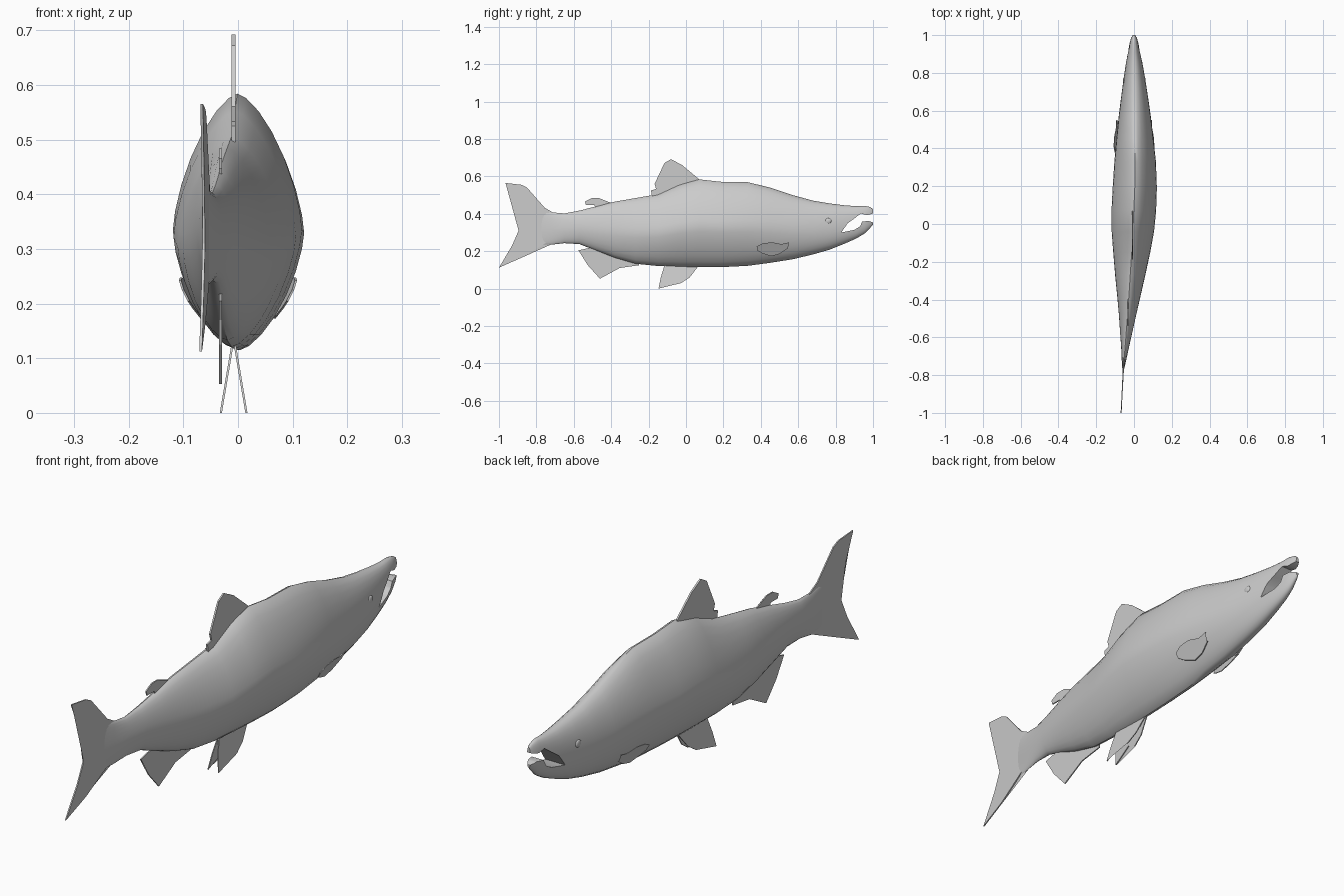
import bpy, bmesh
from math import cos, sin, pi, radians


def new_object(name, bm):
    bmesh.ops.recalc_face_normals(bm, faces=bm.faces)
    me = bpy.data.meshes.new(name)
    bm.to_mesh(me)
    bm.free()
    ob = bpy.data.objects.new(name, me)
    bpy.context.collection.objects.link(ob)
    return ob


def activate(ob):
    bpy.ops.object.select_all(action='DESELECT')
    ob.select_set(True)
    bpy.context.view_layer.objects.active = ob


def loft(name, sections, sides=28):
    """Closed skin through pointed-oval rings: y, top, bottom, centre x, half width, power."""
    bm = bmesh.new()
    rings = []
    for y, top, bot, cx, hw, n in sections:
        mid = bot + 0.47 * (top - bot)
        ring = []
        for i in range(sides):
            a = 2 * pi * i / sides
            c, s = cos(a), sin(a)
            x = cx + hw * (1 if c > 0 else -1) * abs(c) ** (2 / n)
            h = (top - mid) if s > 0 else (mid - bot)
            z = mid + h * (1 if s > 0 else -1) * abs(s) ** (2 / n)
            ring.append(bm.verts.new((x, y, z)))
        rings.append(ring)
    for a, b in zip(rings, rings[1:]):
        for i in range(sides):
            j = (i + 1) % sides
            bm.faces.new((a[i], a[j], b[j], b[i]))
    bm.faces.new(rings[0])
    bm.faces.new(rings[-1])
    return new_object(name, bm)


def fin(name, outline, x_at, thick=0.005):
    """Thin flat blade from a y-z outline; x_at gives the sideways lean."""
    bm = bmesh.new()
    half = thick / 2
    a = [bm.verts.new((x_at(y, z) - half, y, z)) for y, z in outline]
    b = [bm.verts.new((x_at(y, z) + half, y, z)) for y, z in outline]
    bm.faces.new(a)
    bm.faces.new(b[::-1])
    for i in range(len(a)):
        j = (i + 1) % len(a)
        bm.faces.new((a[i], b[i], b[j], a[j]))
    bmesh.ops.triangulate(bm, faces=[f for f in bm.faces if len(f.verts) > 4])
    return new_object(name, bm)


# Body and head, swept gently sideways toward the tail
body = loft("body", [
    (-0.78, 0.420, 0.235, -0.058, 0.003, 1.8),
    (-0.72, 0.408, 0.235, -0.053, 0.012, 1.8),
    (-0.65, 0.402, 0.243, -0.047, 0.021, 1.8),
    (-0.57, 0.417, 0.238, -0.041, 0.033, 1.8),
    (-0.48, 0.440, 0.203, -0.034, 0.046, 1.8),
    (-0.38, 0.465, 0.165, -0.027, 0.062, 1.7),
    (-0.27, 0.484, 0.133, -0.020, 0.080, 1.6),
    (-0.15, 0.505, 0.121, -0.012, 0.098, 1.55),
    (-0.04, 0.553, 0.117, -0.006, 0.112, 1.5),
    (0.07, 0.584, 0.115, -0.001, 0.118, 1.5),
    (0.19, 0.571, 0.115, 0.004, 0.117, 1.5),
    (0.33, 0.569, 0.122, 0.006, 0.110, 1.55),
    (0.45, 0.540, 0.138, 0.005, 0.098, 1.65),
    (0.57, 0.500, 0.157, 0.004, 0.085, 1.75),
    (0.68, 0.470, 0.183, 0.003, 0.070, 1.9),
    (0.77, 0.455, 0.209, 0.002, 0.057, 2.0),
    (0.85, 0.445, 0.241, 0.001, 0.044, 2.1),
    (0.91, 0.441, 0.268, 0.000, 0.033, 2.2),
    (0.955, 0.443, 0.295, 0.000, 0.024, 2.2),
    (0.985, 0.436, 0.325, 0.000, 0.016, 2.2),
    (1.00, 0.425, 0.342, 0.000, 0.008, 2.2),
])

# Open hooked mouth cut through the head
mouth = fin("mouth_cutter", [
    (0.83, 0.300), (0.865, 0.350), (0.90, 0.375), (0.935, 0.402), (0.965, 0.393),
    (0.985, 0.397), (1.03, 0.415), (1.03, 0.345), (0.975, 0.362), (0.942, 0.358),
    (0.93, 0.332), (0.90, 0.314)], lambda y, z: 0, 0.3)
mod = body.modifiers.new("mouth", 'BOOLEAN')
mod.object = mouth
mod.solver = 'EXACT'
activate(body)
bpy.ops.object.modifier_apply(modifier=mod.name)
bpy.data.objects.remove(mouth)
bpy.ops.object.shade_smooth_by_angle(angle=radians(40))

# Median fins
fin("tail_fin", [
    (-0.69, 0.395), (-0.755, 0.432), (-0.85, 0.54), (-0.88, 0.555), (-0.965, 0.565),
    (-0.92, 0.45), (-0.895, 0.36), (-0.895, 0.31), (-0.93, 0.23), (-1.0, 0.112),
    (-0.88, 0.165), (-0.745, 0.247), (-0.69, 0.25)],
    lambda y, z: -0.053 + 0.055 * min(0, y + 0.72))
fin("dorsal_fin", [
    (0.07, 0.57), (0.07, 0.585), (-0.02, 0.66), (-0.08, 0.692), (-0.115, 0.672),
    (-0.168, 0.56), (-0.16, 0.533), (-0.187, 0.525), (-0.18, 0.48), (-0.04, 0.52)],
    lambda y, z: -0.008, 0.007)
fin("adipose_fin", [
    (-0.38, 0.45), (-0.445, 0.475), (-0.465, 0.484), (-0.505, 0.484), (-0.54, 0.465),
    (-0.535, 0.447), (-0.49, 0.447), (-0.48, 0.425)], lambda y, z: -0.032)
fin("anal_fin", [
    (-0.25, 0.15), (-0.25, 0.125), (-0.355, 0.11), (-0.46, 0.053), (-0.525, 0.125),
    (-0.545, 0.17), (-0.575, 0.205), (-0.48, 0.225), (-0.35, 0.18)],
    lambda y, z: -0.032)

# Paired fins and eyes
for side, label in ((1, "right"), (-1, "left")):
    fin(label + "_pelvic_fin", [
        (0.07, 0.125), (0.02, 0.06), (-0.025, 0.03), (-0.06, 0.045), (-0.147, 0.0),
        (-0.135, 0.06), (-0.115, 0.125)],
        lambda y, z: -0.008 + side * (0.003 + 0.17 * (0.12 - z)), 0.004)
    fin(label + "_pectoral_fin", [
        (0.55, 0.247), (0.51, 0.238), (0.46, 0.248), (0.41, 0.242), (0.378, 0.225),
        (0.38, 0.205), (0.405, 0.19), (0.455, 0.173), (0.50, 0.185), (0.545, 0.215),
        (0.515, 0.22)],
        lambda y, z: side * (0.103 - 0.10 * (y - 0.38) + 0.5 * (z - 0.23)), 0.004)
    bm = bmesh.new()
    bmesh.ops.create_uvsphere(bm, u_segments=16, v_segments=8, radius=1)
    bmesh.ops.scale(bm, vec=(0.006, 0.017, 0.015), verts=bm.verts)
    bmesh.ops.translate(bm, vec=(0.002 + side * 0.054, 0.76, 0.362), verts=bm.verts)
    eye = new_object(label + "_eye", bm)
    activate(eye)
    bpy.ops.object.shade_smooth_by_angle(angle=radians(40))
